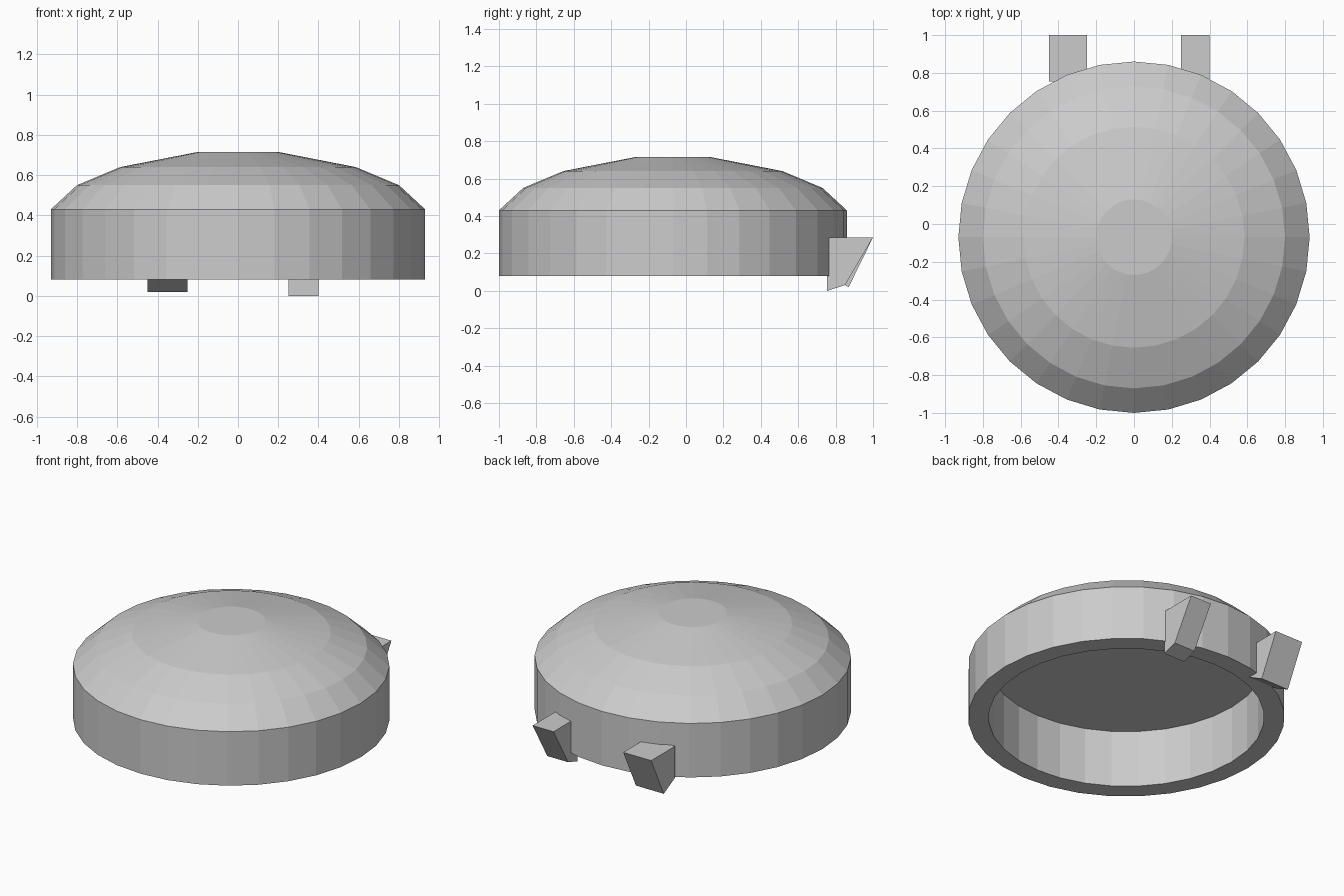
import bpy, bmesh, math

if "Cube" in bpy.data.objects:
    bpy.data.objects.remove(bpy.data.objects["Cube"])

SEGMENTS = 32
CENTRE_Y = -0.07


def finish(name, bm):
    bmesh.ops.recalc_face_normals(bm, faces=bm.faces)
    mesh = bpy.data.meshes.new(name)
    bm.to_mesh(mesh)
    bm.free()
    obj = bpy.data.objects.new(name, mesh)
    bpy.context.collection.objects.link(obj)
    return obj


def lathe(name, profile):
    """Turn an (r, z) profile into a flat-faced solid, capped at both ends."""
    bm = bmesh.new()
    rings = []
    for r, z in profile:
        angles = [2 * math.pi * i / SEGMENTS for i in range(SEGMENTS)]
        rings.append([bm.verts.new((r * math.cos(a), CENTRE_Y + r * math.sin(a), z))
                      for a in angles])
    for low, high in zip(rings, rings[1:]):
        for i in range(SEGMENTS):
            j = (i + 1) % SEGMENTS
            bm.faces.new((low[i], low[j], high[j], high[i]))
    bm.faces.new(rings[0])
    bm.faces.new(rings[-1])
    return finish(name, bm)


def tab(name, x0, x1, profile):
    """Extrude a (y, z) side profile from x0 to x1."""
    bm = bmesh.new()
    face = bm.faces.new([bm.verts.new((x0, y, z)) for y, z in profile])
    ext = bmesh.ops.extrude_face_region(bm, geom=[face], use_keep_orig=True)
    verts = [v for v in ext["geom"] if isinstance(v, bmesh.types.BMVert)]
    bmesh.ops.translate(bm, verts=verts, vec=(x1 - x0, 0, 0))
    return finish(name, bm)


# Domed lid with a hollow underside: recess ceiling, rim, wall, dome, flat top
lathe("lid", [(0.81, 0.45), (0.81, 0.08), (0.93, 0.08), (0.93, 0.43),
              (0.80, 0.55), (0.585, 0.64), (0.20, 0.715)])

# Two wedge-shaped hinge tabs at the back, with slightly different undersides
tab("hinge_tab_left", -0.45, -0.25,
    [(0.755, 0.285), (1.0, 0.285), (0.87, 0.02), (0.755, 0.08)])
tab("hinge_tab_right", 0.25, 0.40,
    [(0.755, 0.285), (1.0, 0.285), (0.85, 0.03), (0.755, 0.0)])
